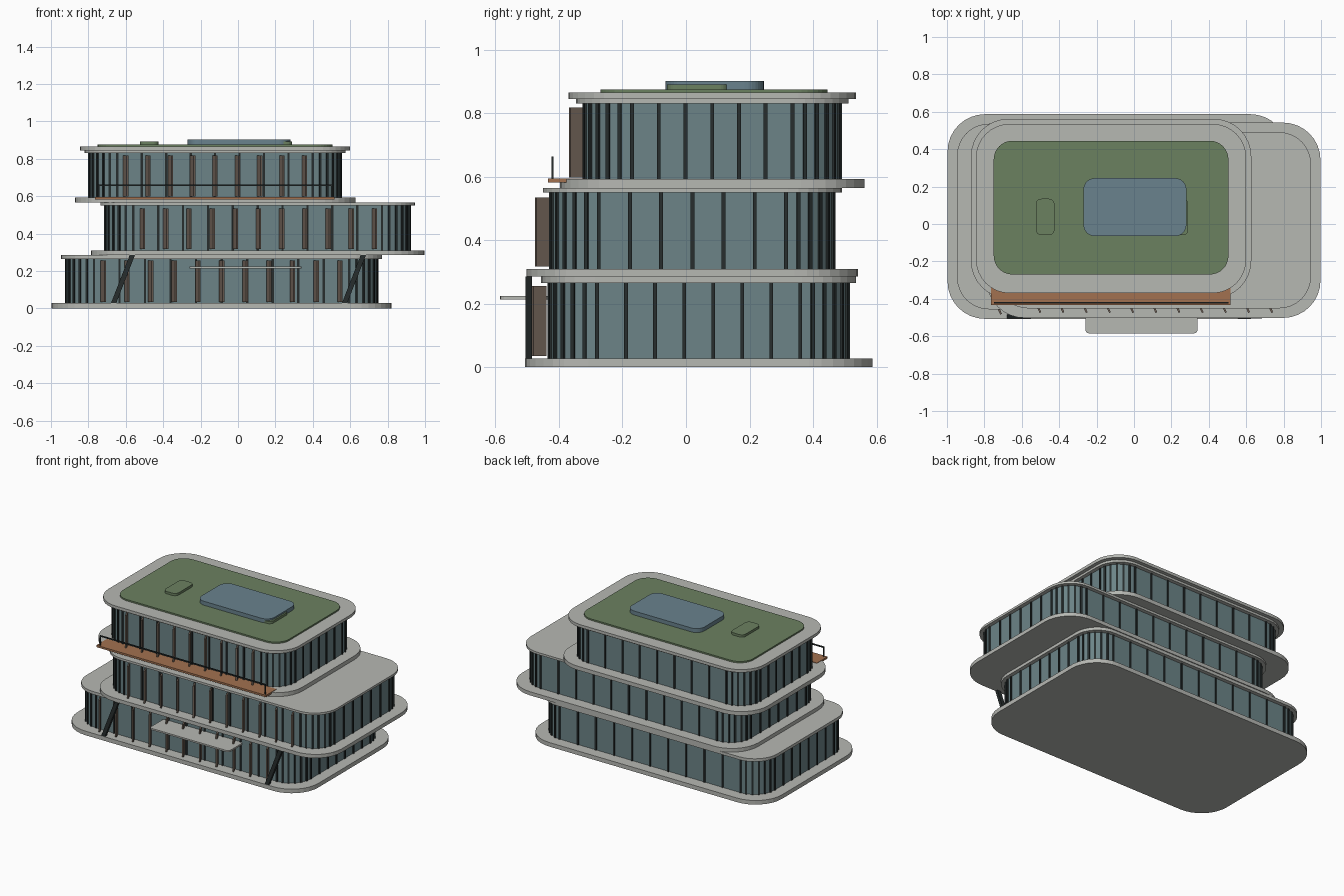
import bpy, bmesh, math
from mathutils import Matrix, Vector

cube = bpy.data.objects.get("Cube")
if cube:
    bpy.data.objects.remove(cube, do_unlink=True)


def material(name, r, g, b):
    m = bpy.data.materials.new(name)
    m.use_nodes = True
    m.diffuse_color = (r, g, b, 1)
    m.node_tree.nodes["Principled BSDF"].inputs["Base Color"].default_value = (r, g, b, 1)
    return m


CONCRETE = material("pale concrete", 0.47, 0.48, 0.45)
GLASS = material("blue grey glass", 0.15, 0.23, 0.245)
METAL = material("dark metal", 0.02, 0.027, 0.027)
FIN = material("brown fin", 0.165, 0.125, 0.098)
TIMBER = material("warm timber", 0.36, 0.165, 0.08)
GREEN = material("roof planting", 0.148, 0.22, 0.118)
SKY = material("skylight blue", 0.142, 0.225, 0.27)


def finish(bm, name, mat):
    bmesh.ops.recalc_face_normals(bm, faces=bm.faces)
    mesh = bpy.data.meshes.new(name)
    bm.to_mesh(mesh)
    bm.free()
    mesh.materials.append(mat)
    obj = bpy.data.objects.new(name, mesh)
    bpy.context.collection.objects.link(obj)
    return obj


def outline(x0, x1, y0, y1, r, seg=6):
    """Rounded rectangle as (point, outward angle), counter-clockwise."""
    pts = []
    centres = [(x1 - r, y1 - r), (x0 + r, y1 - r), (x0 + r, y0 + r), (x1 - r, y0 + r)]
    for q, (cx, cy) in enumerate(centres):
        for i in range(seg + 1):
            a = math.pi / 2 * (q + i / seg)
            pts.append((Vector((cx + r * math.cos(a), cy + r * math.sin(a), 0)), a))
    return pts


def rounded_slab(name, rect, z0, z1, r, mat, seg=8):
    bm = bmesh.new()
    base = bm.faces.new([bm.verts.new((p.x, p.y, z0)) for p, a in outline(*rect, r, seg)])
    top = bmesh.ops.extrude_face_region(bm, geom=[base])["geom"]
    bmesh.ops.translate(bm, verts=[v for v in top if isinstance(v, bmesh.types.BMVert)],
                        vec=(0, 0, z1 - z0))
    return finish(bm, name, mat)


def add_box(bm, centre, size, angle=0):
    m = Matrix.Translation(centre) @ Matrix.Rotation(angle, 4, "Z") @ Matrix.Diagonal((*size, 1))
    bmesh.ops.create_cube(bm, size=1, matrix=m)


def box(name, lo, hi, mat):
    bm = bmesh.new()
    lo, hi = Vector(lo), Vector(hi)
    add_box(bm, (lo + hi) / 2, hi - lo)
    return finish(bm, name, mat)


def grow(rect, d):
    return (rect[0] - d, rect[1] + d, rect[2] - d, rect[3] + d)


def mullions(name, rect, z0, z1, nx, ny):
    """Posts at every bend of the glass and evenly along the straight sides."""
    bm = bmesh.new()
    pts = outline(*rect, 0.15)
    for i, (p, a) in enumerate(pts):
        q, b = pts[(i + 1) % len(pts)]
        steps = 1
        if (i + 1) % 7 == 0:
            steps = nx if abs(q.x - p.x) > abs(q.y - p.y) else ny
        for k in range(steps):
            c = p.lerp(q, k / steps)
            add_box(bm, (c.x, c.y, (z0 + z1) / 2), (0.012, 0.012, z1 - z0), a)
    finish(bm, name, METAL)


def fins(name, xa, xb, count, y, z0, z1):
    bm = bmesh.new()
    for i in range(count):
        x = xa + (xb - xa) * i / (count - 1)
        add_box(bm, (x, y, (z0 + z1) / 2), (0.01, 0.045, z1 - z0), math.radians(25))
    finish(bm, name, FIN)


# Storeys: glass rectangle, floor bottom, glass bottom, glass top, ceiling top, bays
storeys = [
    ("lower", (-0.92, 0.745, -0.43, 0.51), 0.0, 0.028, 0.265, 0.285, 10, 7),
    ("middle", (-0.71, 0.92, -0.425, 0.465), 0.285, 0.31, 0.55, 0.565, 10, 6),
    ("upper", (-0.795, 0.55, -0.32, 0.485), 0.565, 0.592, 0.83, 0.845, 8, 6),
]
for label, rect, zf, zg, zt, zc, nx, ny in storeys:
    rounded_slab(label + "_floor_slab", grow(rect, 0.077), zf, zg, 0.2, CONCRETE)
    rounded_slab(label + "_glass", rect, zg, zt, 0.15, GLASS, 6)
    rounded_slab(label + "_ceiling", grow(rect, 0.026), zt, zc, 0.17, CONCRETE)
    mullions(label + "_mullions", rect, zg, zt, nx, ny)

# Angled sun fins along the front
fins("lower_fins", -0.72, 0.545, 11, -0.462, 0.035, 0.255)
fins("middle_fins", -0.51, 0.73, 11, -0.453, 0.317, 0.535)
fins("upper_fins", -0.6, 0.355, 9, -0.346, 0.598, 0.818)

# Roof
roof = grow(storeys[2][1], 0.05)
rounded_slab("roof_slab", roof, 0.845, 0.865, 0.18, CONCRETE)
rounded_slab("roof_garden", (-0.75, 0.505, -0.27, 0.445), 0.865, 0.875, 0.1, GREEN)
rounded_slab("skylight", (-0.27, 0.28, -0.065, 0.245), 0.875, 0.902, 0.06, SKY)
for side, x in (("west", -0.525), ("east", 0.19)):
    rounded_slab(side + "_planter", (x, x + 0.1, -0.06, 0.135), 0.875, 0.891, 0.03, GREEN)

# Entrance canopy and leaning braces
rounded_slab("entrance_canopy", (-0.26, 0.34, -0.585, -0.43), 0.214, 0.225, 0.02, CONCRETE, 4)
for side, x in (("west", -0.665), ("east", 0.57)):
    brace = box(side + "_brace", (x - 0.014, -0.505, 0.028), (x + 0.014, -0.485, 0.285), METAL)
    for v in brace.data.vertices:
        if v.co.z > 0.2:
            v.co.x += 0.1

# Timber balcony with railing
box("balcony_deck", (-0.765, -0.434, 0.582), (0.515, -0.32, 0.595), TIMBER)
box("balcony_rail", (-0.748, -0.424, 0.655), (0.505, -0.417, 0.663), METAL)
for side, x in (("west", -0.745), ("east", 0.501)):
    box(side + "_rail_post", (x - 0.004, -0.424, 0.595), (x + 0.004, -0.417, 0.656), METAL)
